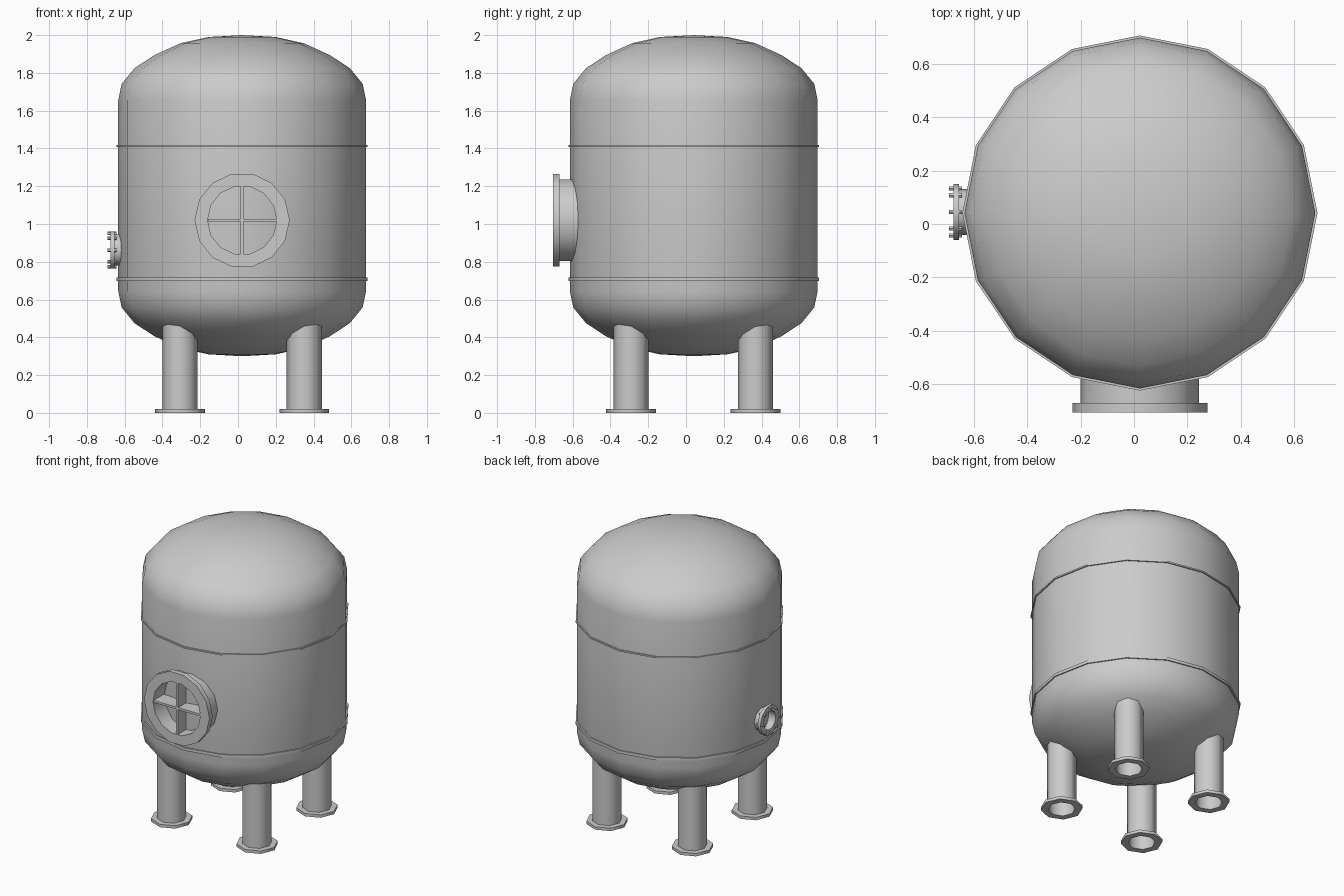
import bpy, bmesh, math
from mathutils import Matrix, Vector

if "Cube" in bpy.data.objects:
    bpy.data.objects.remove(bpy.data.objects["Cube"])

CX, CY = 0.022, 0.041          # tank axis
FRONT = Matrix.Rotation(math.radians(90), 4, 'X')    # local z -> -y
LEFT = Matrix.Rotation(math.radians(-90), 4, 'Y')    # local z -> -x


def finish(name, bm, matrix, angle=50):
    bmesh.ops.remove_doubles(bm, verts=bm.verts, dist=1e-5)
    bmesh.ops.recalc_face_normals(bm, faces=bm.faces)
    bm.transform(matrix)
    mesh = bpy.data.meshes.new(name)
    bm.to_mesh(mesh)
    bm.free()
    ob = bpy.data.objects.new(name, mesh)
    bpy.context.collection.objects.link(ob)
    bpy.ops.object.select_all(action='DESELECT')
    ob.select_set(True)
    bpy.context.view_layer.objects.active = ob
    bpy.ops.object.shade_smooth_by_angle(angle=math.radians(angle))
    return ob


def lathe(name, profile, sides, loc, rot=Matrix(), phase=0.0, closed=True):
    """Spin an (r, z) profile about local z."""
    bm = bmesh.new()
    pts = profile + profile[:1] if closed else profile
    start = Matrix.Rotation(phase, 3, 'Z')
    vs = [bm.verts.new(start @ Vector((r, 0, z))) for r, z in pts]
    es = [bm.edges.new(p) for p in zip(vs, vs[1:])]
    bmesh.ops.spin(bm, geom=vs + es, cent=(0, 0, 0), axis=(0, 0, 1),
                   angle=math.tau, steps=sides, use_merge=False)
    return finish(name, bm, Matrix.Translation(loc) @ rot)


def box(name, size, loc):
    bm = bmesh.new()
    bmesh.ops.create_cube(bm, size=1)
    bmesh.ops.scale(bm, vec=size, verts=bm.verts)
    return finish(name, bm, Matrix.Translation(loc), 30)


# Vessel shell: domed top, mirrored for the bottom
dome = [(0, 2.0), (0.178, 1.99), (0.327, 1.957), (0.465, 1.894),
        (0.57, 1.825), (0.638, 1.742), (0.656, 1.655)]
shell = dome + [(r, 2.3 - z) for r, z in reversed(dome)]
lathe("tank_shell", shell, 16, (CX, CY, 0), closed=False)

# Weld seam bands
for name, z, h in (("upper_seam", 1.412, 0.005), ("lower_seam", 0.707, 0.01)):
    lathe(name, [(0.645, z - h), (0.664, z - h), (0.664, z + h), (0.645, z + h)],
          16, (CX, CY, 0))

# Manway: neck and flange in one section, with cross plates in the opening
lathe("manway", [(0.183, 0.55), (0.222, 0.55), (0.222, 0.67), (0.252, 0.67),
                 (0.252, 0.705), (0.183, 0.705)], 14, (CX, 0, 1.02), FRONT)
box("manway_vertical_plate", (0.015, 0.11, 0.356), (CX, -0.645, 1.02))
box("manway_horizontal_plate", (0.362, 0.11, 0.015), (CX, -0.645, 1.02))

# Side nozzle with bolted flange
NY, NZ = 0.045, 0.862
lathe("side_nozzle", [(0.066, 0.6), (0.086, 0.6), (0.086, 0.655), (0.104, 0.655),
                      (0.104, 0.676), (0.066, 0.676)], 10, (0, NY, NZ), LEFT,
      phase=math.pi / 2)
for i in range(8):
    a = i * math.tau / 8
    lathe(f"nozzle_bolt_{i + 1}", [(0, 0.643), (0.009, 0.643), (0.009, 0.692), (0, 0.692)],
          6, (0, NY + 0.088 * math.cos(a), NZ + 0.088 * math.sin(a)), LEFT, closed=False)

# Hollow legs with foot flanges
for sx, xn in ((-1, "left"), (1, "right")):
    for sy, yn in ((-1, "front"), (1, "back")):
        lathe(f"{yn}_{xn}_leg",
              [(0.086, 0), (0.132, 0), (0.132, 0.02), (0.093, 0.02),
               (0.093, 0.5), (0.086, 0.5)],
              8, (CX + sx * 0.329, CY - 0.003 + sy * 0.329, 0))
